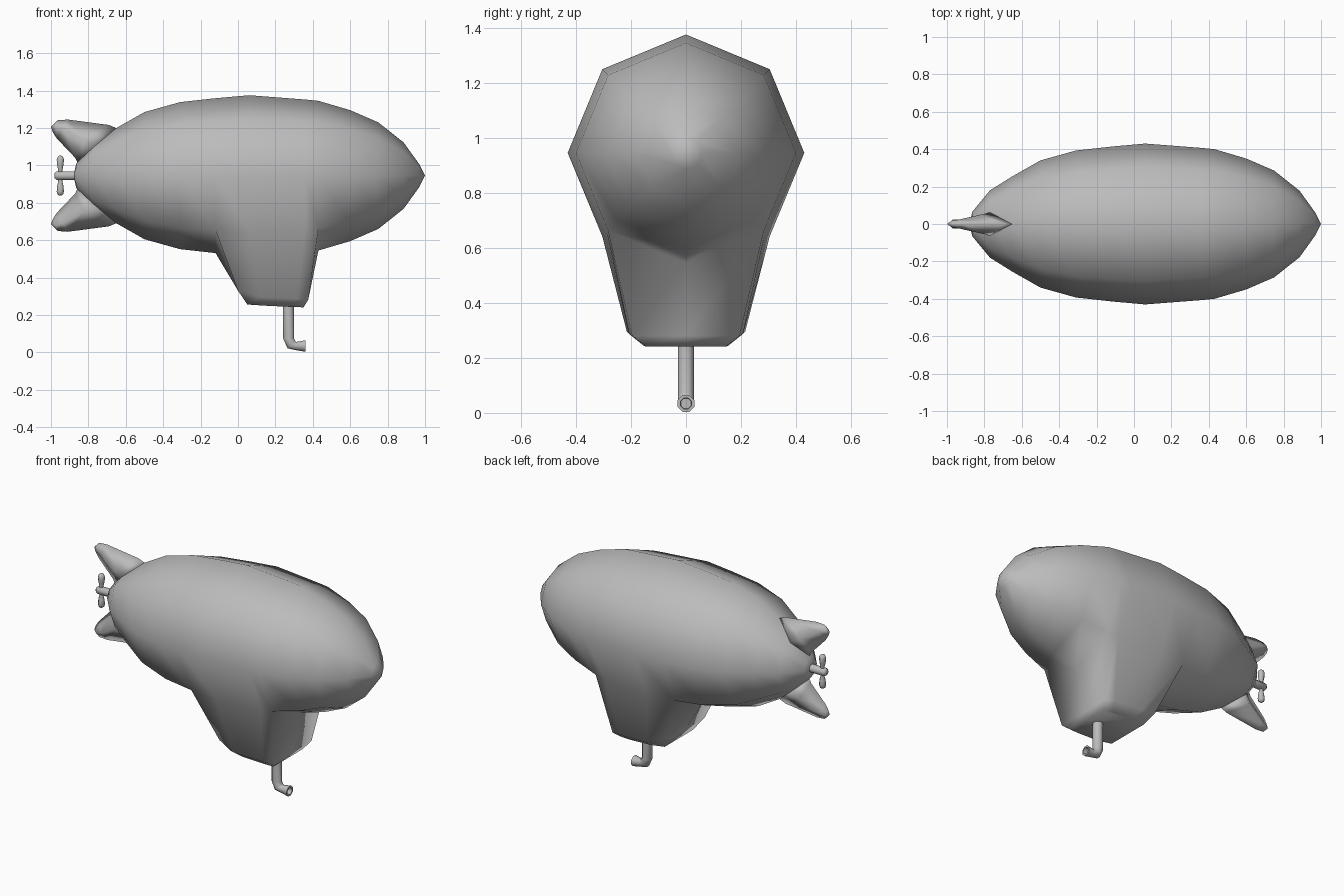
import bpy, bmesh, math
from mathutils import Vector

cube = bpy.data.objects.get("Cube")
if cube:
    bpy.data.objects.remove(cube, do_unlink=True)

AXIS_Z = 0.945   # height of the hull's long axis

grey = bpy.data.materials.new("plain grey")
grey.use_nodes = True
color = (0.5, 0.5, 0.5, 1)
grey.diffuse_color = color
grey.node_tree.nodes["Principled BSDF"].inputs["Base Color"].default_value = color


def finish(bm, name, sharp=None):
    """Turn the bmesh into a smooth-shaded object."""
    bmesh.ops.delete(bm, geom=[v for v in bm.verts if not v.link_faces], context='VERTS')
    bmesh.ops.recalc_face_normals(bm, faces=bm.faces)
    for f in bm.faces:
        f.smooth = True
    mesh = bpy.data.meshes.new(name)
    bm.to_mesh(mesh)
    bm.free()
    if sharp:
        mesh.set_sharp_from_angle(angle=math.radians(sharp))
    mesh.materials.append(grey)
    ob = bpy.data.objects.new(name, mesh)
    bpy.context.collection.objects.link(ob)
    return ob


def bridge(bm, a, b, skip=()):
    n = len(a)
    for k in range(n):
        if k not in skip:
            j = (k + 1) % n
            bm.faces.new((a[k], a[j], b[j], b[k]))


def fan(bm, loop, point):
    tip = bm.verts.new(point)
    for k in range(len(loop)):
        bm.faces.new((loop[k], loop[(k + 1) % len(loop)], tip))


def tube(name, sections, sides=8, sharp=50):
    """Loft round sections (x, z, radius, tilt in degrees) in the xz plane."""
    bm = bmesh.new()
    loops = []
    for x, z, r, tilt in sections:
        t = math.radians(tilt)
        side = Vector((-math.sin(t), 0, math.cos(t)))
        ring = []
        for k in range(sides):
            a = 2 * math.pi * (k + 0.5) / sides
            offset = side * math.cos(a) * r + Vector((0, math.sin(a) * r, 0))
            ring.append(bm.verts.new(Vector((x, 0, z)) + offset))
        loops.append(ring)
    for a, b in zip(loops, loops[1:]):
        bridge(bm, a, b)
    bm.faces.new(loops[0])
    bm.faces.new(loops[-1])
    return finish(bm, name, sharp)


# Hull: eight-sided rings along x, with the cabin drawn out of its underside
stations = [(-0.865, 0.065), (-0.77, 0.18), (-0.65, 0.255), (-0.5, 0.34),
            (-0.31, 0.393), (-0.12, 0.414), (0.06, 0.43), (0.36, 0.407),
            (0.43, 0.4), (0.6, 0.35), (0.75, 0.285), (0.885, 0.178), (0.97, 0.06)]
bm = bmesh.new()
rings = []
for x, r in stations:
    rings.append([bm.verts.new((x, r * math.cos(k * math.pi / 4),
                                AXIS_Z + r * math.sin(k * math.pi / 4)))
                  for k in range(8)])
first, last = 5, 8   # rings at the back and front of the cabin
for i in range(len(rings) - 1):
    bridge(bm, rings[i], rings[i + 1], skip=(5, 6) if first <= i < last else ())
fan(bm, rings[0], (-0.88, 0, AXIS_Z))
fan(bm, rings[-1], (1.0, 0, AXIS_Z))


def cabin_loop(half):
    """Close a half outline, listed back to front, into a full loop."""
    front, back = half[-1], half[0]
    pts = list(half) + [(front[0], 0, front[2])]
    pts += [(x, -y, z) for x, y, z in reversed(half)]
    pts.append((back[0], 0, back[2]))
    return [bm.verts.new(p) for p in pts]


cabin = rings[first:last + 1]
top = [r[7] for r in cabin] + [cabin[-1][6]] + [r[5] for r in reversed(cabin)] + [cabin[0][6]]
low = cabin_loop([(0.0, 0.185, 0.33), (0.12, 0.215, 0.295),
                  (0.315, 0.207, 0.287), (0.375, 0.195, 0.28)])
floor = cabin_loop([(0.05, 0.14, 0.256), (0.14, 0.155, 0.25),
                    (0.29, 0.152, 0.243), (0.35, 0.145, 0.241)])
bridge(bm, top, low)
bridge(bm, low, floor)
bm.faces.new(floor)
finish(bm, "hull_and_cabin")


# Tail fins: diamond sections lofted from the hull to a thin rounded tip
fin_sections = [
    # front x, z; side x, half thickness, z; back x, z
    ((-0.64, 0.25), (-0.77, 0.062, 0.155), (-0.85, 0.05)),
    ((-0.69, 0.271), (-0.82, 0.05, 0.19), (-0.87, 0.095)),
    ((-0.91, 0.3), (-0.935, 0.024, 0.255), (-0.97, 0.2)),
    ((-0.965, 0.296), (-0.975, 0.018, 0.268), (-0.99, 0.232)),
]
for name, sign in (("upper_fin", 1), ("lower_fin", -1)):
    bm = bmesh.new()
    loops = []
    for (fx, fz), (sx, sy, sz), (bx, bz) in fin_sections:
        pts = [(fx, 0, fz), (sx, sy, sz), (bx, 0, bz), (sx, -sy, sz)]
        loops.append([bm.verts.new((x, y, AXIS_Z + sign * z)) for x, y, z in pts])
    for a, b in zip(loops, loops[1:]):
        bridge(bm, a, b)
    bm.faces.new(loops[0])
    fan(bm, loops[-1], (-1.0, 0, AXIS_Z + sign * 0.26))
    finish(bm, name)

# Propeller: shaft and two bulging blades
tube("propeller_shaft", [(-0.86, AXIS_Z, 0.025, 0), (-0.97, AXIS_Z, 0.025, 0),
                         (-0.98, AXIS_Z, 0.015, 0)])
for name, sign in (("upper_blade", 1), ("lower_blade", -1)):
    profile = [(0.0, 0.012), (0.03, 0.012), (0.055, 0.018),
               (0.085, 0.021), (0.1, 0.016), (0.107, 0.006)]
    tube(name, [(-0.95, AXIS_Z + sign * h, r, 90) for h, r in profile], sharp=70)

# Periscope: bent pipe with a flared, hollow eyepiece facing forward
tube("periscope", [(0.27, 0.26, 0.031, -90), (0.27, 0.075, 0.031, -90),
                   (0.285, 0.042, 0.031, -45), (0.31, 0.034, 0.024, 0),
                   (0.36, 0.034, 0.033, 0), (0.36, 0.034, 0.022, 0),
                   (0.325, 0.034, 0.02, 0)])
